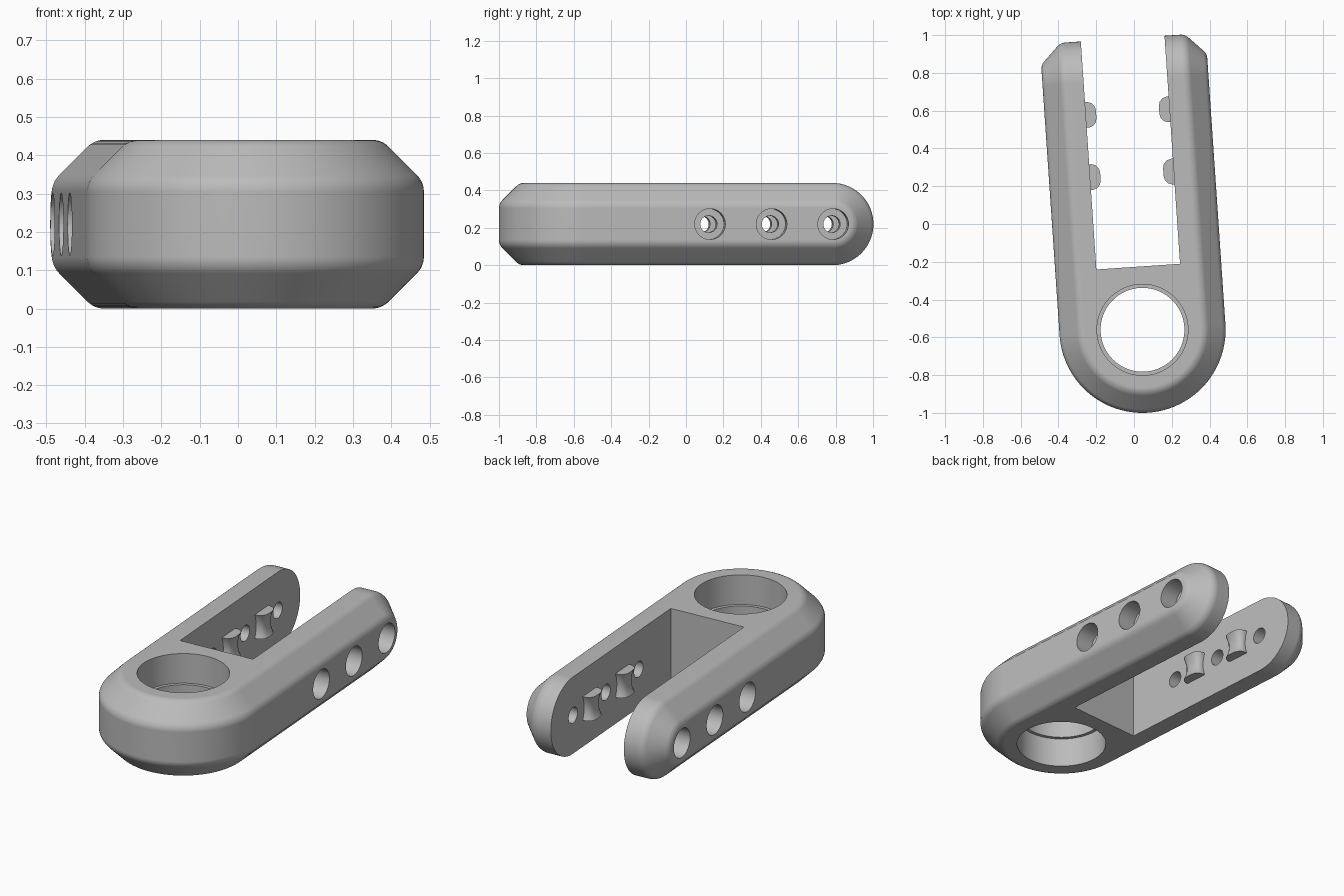
import bpy, bmesh, math
from mathutils import Matrix, Vector

if "Cube" in bpy.data.objects:
    bpy.data.objects.remove(bpy.data.objects["Cube"], do_unlink=True)

# Main dimensions, with the ring centre as local origin
R, H, CH = 0.44, 0.22, 0.11        # ring radius, half height, chamfer
TIP = 1.325                        # centre of the rounded arm ends
SLOT, SLOT_Y = 0.222, 0.335        # half slot width, slot floor
HOLES = (0.66, 0.99, 1.32)
PLACE = Matrix.Translation((0.045, -0.56, H)) @ Matrix.Rotation(math.radians(3.9), 4, 'Z')

gray = bpy.data.materials.new("gray_metal")
gray.use_nodes = True
gray.diffuse_color = (0.5, 0.5, 0.5, 1)
gray.node_tree.nodes["Principled BSDF"].inputs["Base Color"].default_value = (0.5, 0.5, 0.5, 1)


def make(name, bm):
    bmesh.ops.recalc_face_normals(bm, faces=bm.faces)
    bm.transform(PLACE)
    me = bpy.data.meshes.new(name)
    bm.to_mesh(me)
    bm.free()
    me.materials.append(gray)
    ob = bpy.data.objects.new(name, me)
    bpy.context.collection.objects.link(ob)
    return ob


def activate(ob):
    bpy.ops.object.select_all(action='DESELECT')
    ob.select_set(True)
    bpy.context.view_layer.objects.active = ob


def fillet(corner, inset, start_angle, radius, steps=6):
    """Arc points rounding a corner that turns 45 degrees from start_angle."""
    c = Vector(corner) - Vector(inset) * radius
    angles = [start_angle + math.pi / 4 * i / steps for i in range(steps + 1)]
    return [c + radius * Vector((math.cos(a), math.sin(a))) for a in angles]


def cylinder(bm, radius, depth, matrix, segments=48):
    bmesh.ops.create_cone(bm, cap_ends=True, segments=segments, radius1=radius,
                          radius2=radius, depth=depth, matrix=matrix)


def cut(target, name, bm):
    cutter = make(name, bm)
    cutter.hide_render = True
    mod = target.modifiers.new(name, 'BOOLEAN')
    mod.operation, mod.solver, mod.object = 'DIFFERENCE', 'EXACT', cutter
    activate(target)
    bpy.ops.object.modifier_apply(modifier=mod.name)
    bpy.data.objects.remove(cutter, do_unlink=True)


# Body: one rounded, chamfered rim swept round the ring and round the arm ends
bend = math.tan(math.pi / 8)
rim = fillet((R, H - CH), (1, bend), 0, 0.06)
rim += fillet((R - CH, H), (bend, 1), math.pi / 4, 0.06)
bm = bmesh.new()
for p, q in rim:
    for i in range(65):
        a = math.pi * i / 64
        for s in (-1, 1):
            bm.verts.new((p * math.cos(a), -p * math.sin(a), s * q))
    for i in range(41):
        b = math.pi * (i / 40 - 0.5)
        for s in (-1, 1):
            bm.verts.new((s * p, TIP + q * math.cos(b), q * math.sin(b)))
bmesh.ops.remove_doubles(bm, verts=bm.verts, dist=1e-5)
bmesh.ops.convex_hull(bm, input=bm.verts)
bmesh.ops.delete(bm, geom=[v for v in bm.verts if not v.link_faces], context='VERTS')
bmesh.ops.dissolve_limit(bm, angle_limit=math.radians(0.4), verts=bm.verts, edges=bm.edges)
body = make("fork_body", bm)

# Slot between the arms
bm = bmesh.new()
bmesh.ops.create_cube(bm, size=1, matrix=Matrix.Translation((0, SLOT_Y + 1, 0))
                      @ Matrix.Diagonal((2 * SLOT, 2, 1, 1)))
cut(body, "slot_cutter", bm)

# Ring bore, wider above and below a thin inner lip
bm = bmesh.new()
cylinder(bm, 0.222, 1, Matrix(), 96)
cut(body, "bore_cutter", bm)
for s in (-1, 1):
    bm = bmesh.new()
    cylinder(bm, 0.241, 0.4, Matrix.Translation((0, 0, s * 0.25)), 96)
    cut(body, "counterbore_cutter", bm)

# Bolt holes across both arms, counterbored from outside
turn = Matrix.Rotation(math.pi / 2, 4, 'Y')
bm = bmesh.new()
for y in HOLES:
    cylinder(bm, 0.045, 2, Matrix.Translation((0, y, 0)) @ turn)
cut(body, "bolt_hole_cutter", bm)
bm = bmesh.new()
for y in HOLES:
    for s in (-1, 1):
        cylinder(bm, 0.082, 0.4, Matrix.Translation((s * (R + 0.09), y, 0)) @ turn)
cut(body, "bolt_head_cutter", bm)

activate(body)
bpy.ops.object.shade_smooth_by_angle(angle=math.radians(25))
body.modifiers.new("even_shading", 'WEIGHTED_NORMAL').keep_sharp = True


# Waisted nubs on the inner arm faces, between the bolt holes
def nub(name, side, y):
    half = [(-0.01, 0.068), (0.012, 0.068), (0.035, 0.06), (0.05, 0.042), (0.055, 0.02)]
    outline = half + [(d, -w) for d, w in reversed(half)]
    bm = bmesh.new()
    rings = []
    for k in range(13):
        t = k / 6 - 1
        pinch = 0.7 + 0.3 * t * t
        rings.append([bm.verts.new((side * (SLOT - (d * pinch if d > 0 else d)),
                                    y + w * (0.8 + 0.2 * t * t), 0.068 * t))
                      for d, w in outline])
    n = len(outline)
    for lo, hi in zip(rings, rings[1:]):
        for i in range(n):
            j = (i + 1) % n
            bm.faces.new((lo[i], lo[j], hi[j], hi[i]))
    bm.faces.new(rings[0])
    bm.faces.new(rings[-1])
    ob = make(name, bm)
    activate(ob)
    bpy.ops.object.shade_smooth_by_angle(angle=math.radians(40))


for side, label in ((1, "left"), (-1, "right")):
    for spot, a, b in (("front", HOLES[0], HOLES[1]), ("back", HOLES[1], HOLES[2])):
        nub(f"{label}_{spot}_nub", side, (a + b) / 2)
